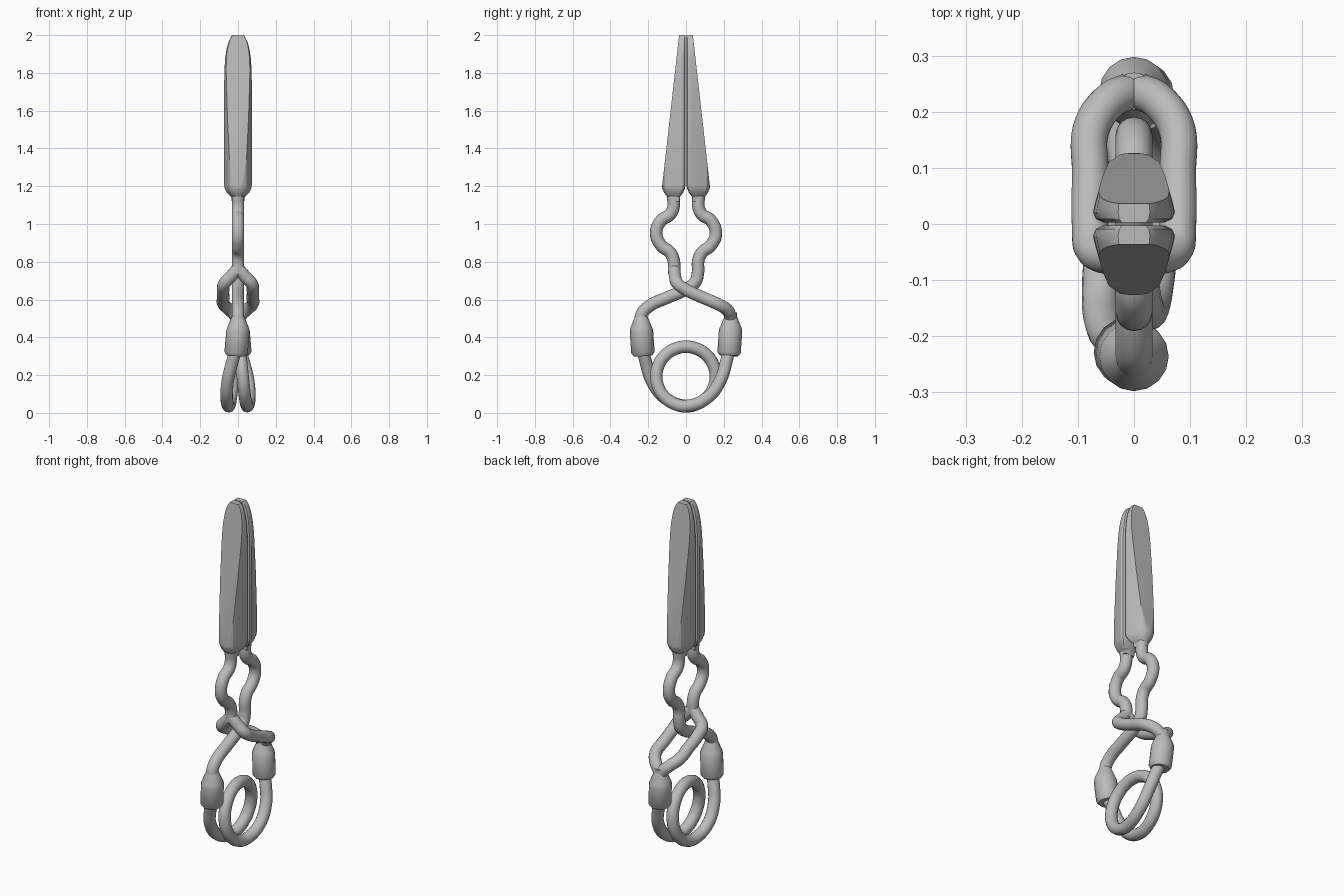
import bpy, bmesh, math
from mathutils import Matrix

if "Cube" in bpy.data.objects:
    bpy.data.objects.remove(bpy.data.objects["Cube"], do_unlink=True)

GREY = (0.5, 0.5, 0.5, 1)
metal = bpy.data.materials.new("grey_metal")
metal.use_nodes = True
metal.diffuse_color = GREY
metal.node_tree.nodes["Principled BSDF"].inputs["Base Color"].default_value = GREY
WIRE = 0.033


def add_mesh(name, mesh, angle=40):
    mesh.materials.clear()
    mesh.materials.append(metal)
    obj = bpy.data.objects.new(name, mesh)
    bpy.context.collection.objects.link(obj)
    bpy.ops.object.select_all(action='DESELECT')
    obj.select_set(True)
    bpy.context.view_layer.objects.active = obj
    bpy.ops.object.shade_smooth_by_angle(angle=math.radians(angle))
    return obj


def tube(name, points, radii=None):
    """Round bar: smooth through the points, or straight with given radii."""
    curve = bpy.data.curves.new(name, 'CURVE')
    curve.dimensions = '3D'
    curve.bevel_depth = 1 if radii else WIRE
    curve.bevel_resolution = 6
    curve.resolution_u = 8
    curve.use_fill_caps = True
    spline = curve.splines.new('POLY' if radii else 'BEZIER')
    target = spline.points if radii else spline.bezier_points
    target.add(len(points) - 1)
    for i, p in enumerate(points):
        if radii:
            target[i].co = (*p, 1)
            target[i].radius = radii[i]
        else:
            target[i].co = p
            target[i].handle_left_type = target[i].handle_right_type = 'AUTO'
    temp = bpy.data.objects.new(name + "_path", curve)
    bpy.context.collection.objects.link(temp)
    bpy.context.view_layer.update()
    graph = bpy.context.evaluated_depsgraph_get()
    mesh = bpy.data.meshes.new_from_object(temp.evaluated_get(graph))
    bpy.data.objects.remove(temp, do_unlink=True)
    mesh.name = name
    return add_mesh(name, mesh)


def jaw(name, side):
    """Lofted half-round jaw with its outer side cut to a flat slope."""
    half = [(0, .003), (.055, .003), (.068, .009), (.073, .021), (.07, .035),
            (.056, .085), (.045, .11), (.025, .124), (0, .128)]
    profile = half + [(-x, y) for x, y in half[-2:0:-1]]
    levels = [(1.12, .45, .53), (1.145, .5, .56), (1.165, .8, .8),
              (1.19, .97, .97), (1.205, 1, 1)]
    for z in (1.75, 1.82, 1.88, 1.92, 1.95, 1.975, 1.99, 2):
        levels.append((z, (1 - ((z - 1.75) / .26) ** 2.5) ** .4, 1))
    mid = .066
    bm = bmesh.new()
    rings = [[bm.verts.new((x * sx, mid + (y - mid) * sy, z)) for x, y in profile]
             for z, sx, sy in levels]
    n = len(profile)
    for low, high in zip(rings, rings[1:]):
        for i in range(n):
            j = (i + 1) % n
            bm.faces.new((low[i], low[j], high[j], high[i]))
    bm.faces.new(rings[0][::-1])
    bm.faces.new(rings[-1])
    cut = bmesh.ops.bisect_plane(bm, geom=bm.verts[:] + bm.edges[:] + bm.faces[:],
                                 plane_co=(0, .1265, 1.2), plane_no=(0, .8, .09),
                                 clear_outer=True)
    edges = [e for e in cut["geom_cut"] if isinstance(e, bmesh.types.BMEdge)]
    bmesh.ops.edgeloop_fill(bm, edges=edges)
    bmesh.ops.recalc_face_normals(bm, faces=bm.faces[:])
    if side < 0:
        bm.transform(Matrix.Rotation(math.pi, 4, 'Z'))
    mesh = bpy.data.meshes.new(name)
    bm.to_mesh(mesh)
    bm.free()
    add_mesh(name, mesh, 28)


# Bent wire below a jaw, then the arm beyond the crossing (distance, height)
upper = [(.068, 1.15), (.066, 1.09), (.085, 1.05), (.13, 1.02), (.158, .95),
         (.13, .885), (.085, .85), (.066, .81), (.063, .74)]
crossing = [(.05, .695), (0, .655), (-.1, .61), (-.195, .565), (-.235, .52), (-.238, .45)]


def on_side(points, side):
    return [(0, side * y, z) for y, z in points]


# Jaws and collars, one of each per side
for side, word in ((1, "back"), (-1, "front")):
    jaw(word + "_jaw", side)
    tube(word + "_collar",
         [(0, side * .237, .51), (0, side * .237, .45), (0, side * .236, .435),
          (side * .01, side * .228, .32), (side * .011, side * .227, .303)],
         [WIRE, .058, .062, .062, .05])

# Plain wire passing through the eye
tube("back_wire", on_side(upper + crossing, 1))

# Wire that splits into an eye around the other one
tube("front_wire", on_side(upper, -1))
for s, word in ((1, "left"), (-1, "right")):
    tube(word + "_eye_strand",
         [(0, -.063, .765), (s * .035, -.058, .725), (s * .072, -.045, .685),
          (s * .078, -.005, .655), (s * .078, .09, .61), (s * .076, .17, .575),
          (s * .045, .218, .545), (s * .012, .235, .51), (0, .238, .48)])
tube("eye_stem", on_side([(-.237, .53), (-.238, .45)], -1))

# Spring: leg, one full coil, leg
leg = [(.008, .23, .34), (.03, .213, .27), (.053, .183, .175), (.06, .115, .082)]
coil = []
STEPS = 16
for i in range(STEPS + 1):
    t = i / STEPS
    a = t * math.tau
    coil.append((.1 * t - .05, .157 * math.sin(a), .193 - .157 * math.cos(a)))
tube("coil_spring", [(-x, -y, z) for x, y, z in leg] + coil + leg[::-1])
